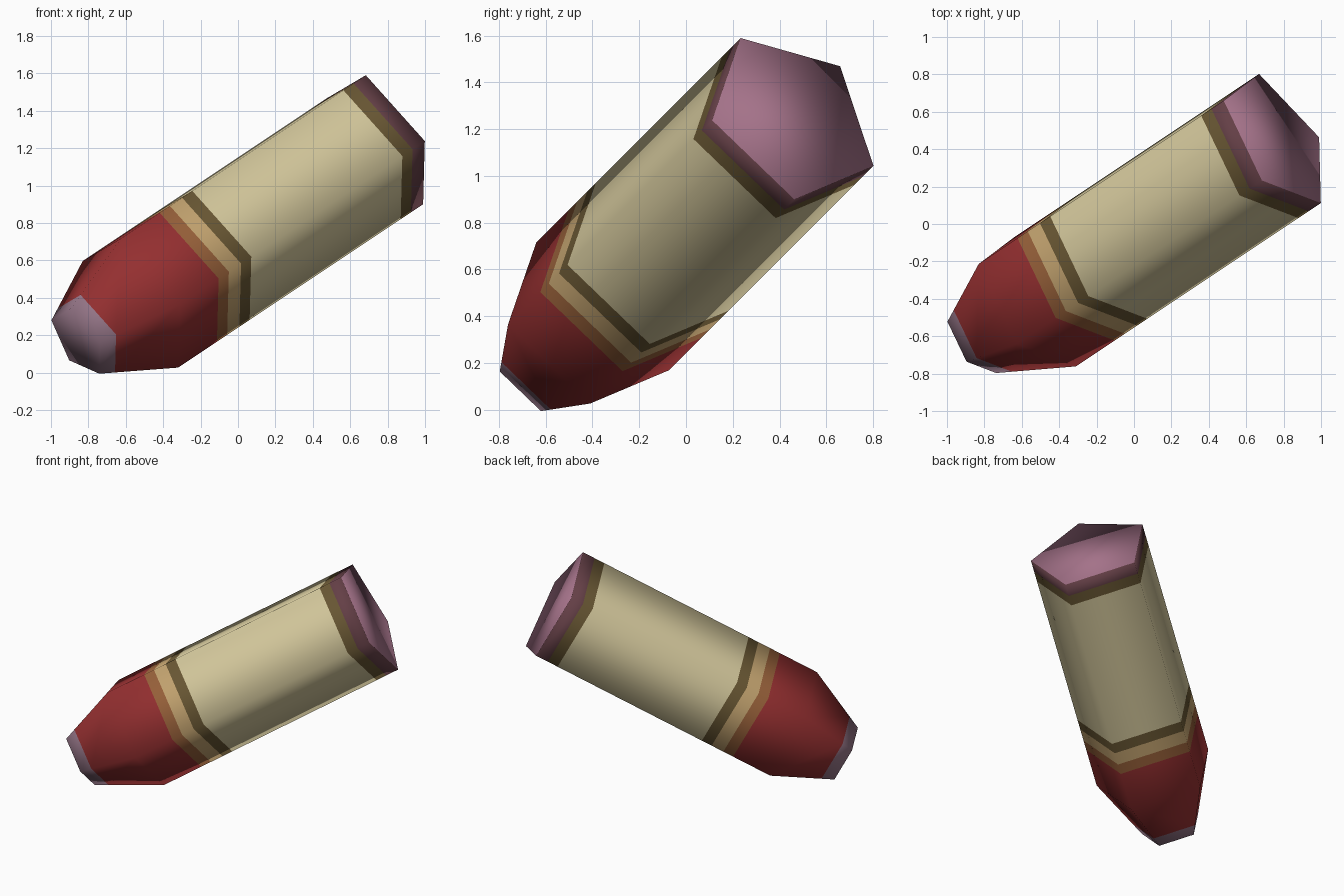
import bpy, bmesh, math
from mathutils import Vector, Matrix

if "Cube" in bpy.data.objects:
    bpy.data.objects.remove(bpy.data.objects["Cube"])


def material(name, rgb):
    m = bpy.data.materials.new(name)
    lin = [(c / 255 / 12.92) if c < 11 else ((c / 255 + 0.055) / 1.055) ** 2.4 for c in rgb]
    m.diffuse_color = (*lin, 1)
    m.use_nodes = True
    m.node_tree.nodes["Principled BSDF"].inputs["Base Color"].default_value = m.diffuse_color
    return m


COLOURS = {
    "cap pink": (164, 114, 137),
    "maroon": (100, 63, 70),
    "brown": (106, 88, 52),
    "cream": (212, 200, 156),
    "tan": (196, 164, 112),
    "copper": (152, 97, 58),
    "red": (148, 47, 48),
    "tip lilac": (150, 118, 136),
}
NAMES = list(COLOURS)

# Long axis, rear centre and the direction of the topmost corner
axis = Vector((1.5, 1, 1)).normalized()
rear = Vector((0.764, 0.454, 1.248))
spoke = Vector((-0.084, -0.224, 0.342))
spoke = (spoke - axis * spoke.dot(axis)).normalized()

# Profile: distance from the rear, radius, colour of the band that follows
R, TIP = 0.415, 0.208
LEN, END = 1.80, 2.225
PROFILE = [
    (0.0, R, "maroon"),
    (0.09, R, "brown"),
    (0.165, R, "cream"),
    (1.275, R, "brown"),
    (1.35, R, "tan"),
    (1.44, R, "copper"),
    (1.515, R, "red"),
    (LEN, R, "red"),
    (END - 0.2 * (END - LEN), TIP + 0.2 * (R - TIP), "tip lilac"),
    (END, TIP, None),
]

bm = bmesh.new()
rings = []
for dist, radius, _ in PROFILE:
    rings.append([bm.verts.new(rear - axis * dist +
                               Matrix.Rotation(i * math.tau / 5, 3, axis) @ spoke * radius)
                  for i in range(5)])

# Banded five-sided barrel and tapered nose
for (a, b), (_, _, colour) in zip(zip(rings, rings[1:]), PROFILE):
    for i in range(5):
        j = (i + 1) % 5
        bm.faces.new((a[i], a[j], b[j], b[i])).material_index = NAMES.index(colour)

# Rear cap and nose tip
bm.faces.new(rings[0]).material_index = NAMES.index("cap pink")
bm.faces.new(rings[-1]).material_index = NAMES.index("tip lilac")

bmesh.ops.recalc_face_normals(bm, faces=bm.faces)
for f in bm.faces:
    f.smooth = True
mesh = bpy.data.meshes.new("banded_barrel")
bm.to_mesh(mesh)
bm.free()
for n in NAMES:
    mesh.materials.append(material(n, COLOURS[n]))
obj = bpy.data.objects.new("banded_barrel", mesh)
bpy.context.collection.objects.link(obj)
